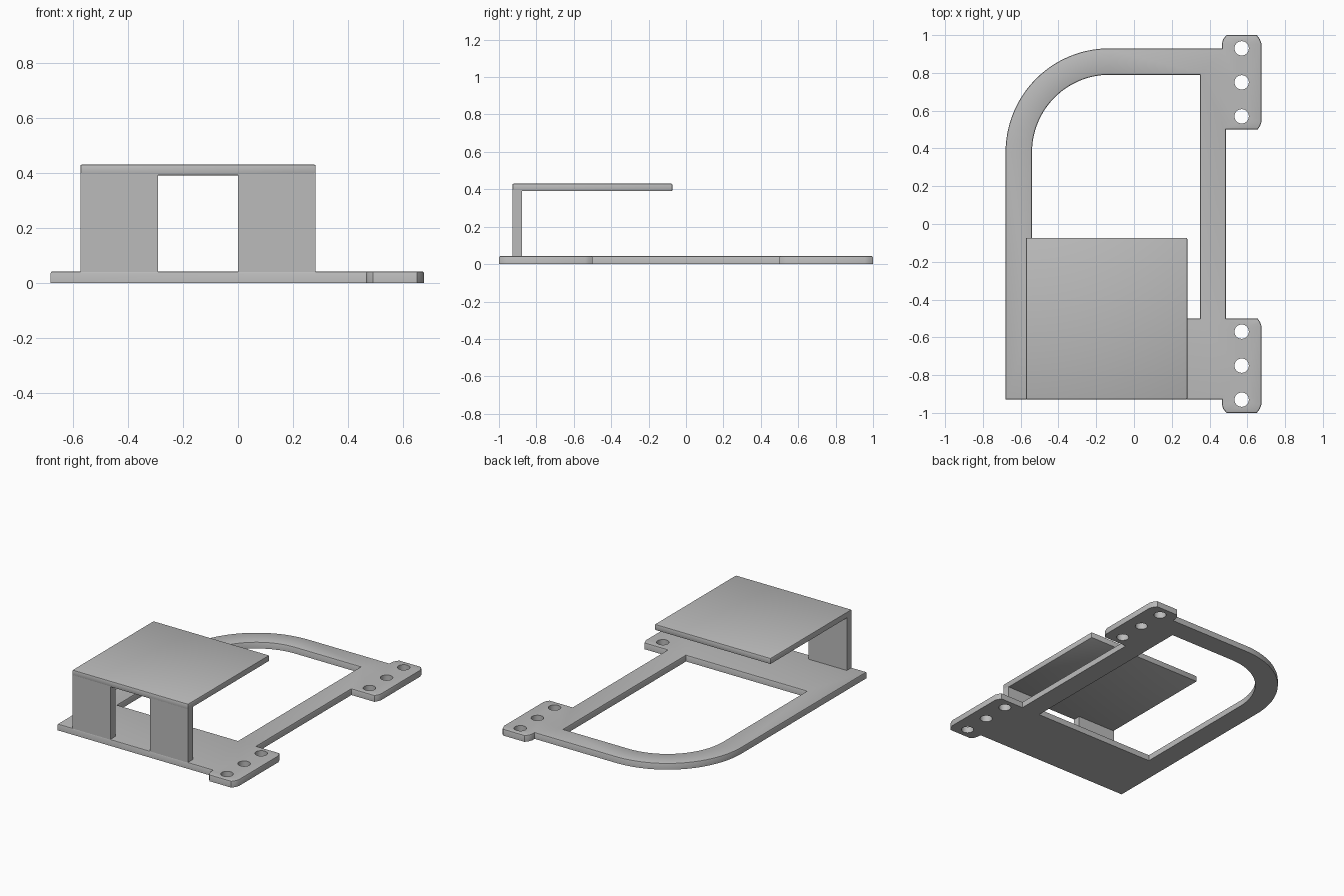
import bpy, bmesh
from math import sin, cos, pi

cube = bpy.data.objects.get("Cube")
if cube:
    bpy.data.objects.remove(cube)

grey = bpy.data.materials.new("plain grey")
grey.use_nodes = True
colour = (0.5, 0.5, 0.5, 1)
grey.diffuse_color = colour
grey.node_tree.nodes["Principled BSDF"].inputs["Base Color"].default_value = colour

BASE_TOP = 0.043
SHELF_TOP = 0.43


def arc(cx, cy, r, start, end, n):
    step = (end - start) / n
    return [(cx + r * cos(start + i * step), cy + r * sin(start + i * step)) for i in range(n + 1)]


def finish(name, bm):
    bmesh.ops.recalc_face_normals(bm, faces=bm.faces)
    mesh = bpy.data.meshes.new(name)
    bm.to_mesh(mesh)
    bm.free()
    mesh.materials.append(grey)
    ob = bpy.data.objects.new(name, mesh)
    bpy.context.collection.objects.link(ob)
    bpy.ops.object.select_all(action="DESELECT")
    ob.select_set(True)
    bpy.context.view_layer.objects.active = ob
    bpy.ops.object.shade_smooth_by_angle(angle=pi / 6)
    return ob


def slab(name, loops, height, rounded):
    """Flat plate with cut-outs; the first `rounded` loops get a soft top rim."""
    bm = bmesh.new()
    edges, soft = [], set()
    for i, loop in enumerate(loops):
        vs = [bm.verts.new((x, y, 0)) for x, y in loop]
        edges += [bm.edges.new((a, b)) for a, b in zip(vs, vs[1:] + vs[:1])]
        if i < rounded:
            soft |= {(round(x, 4), round(y, 4)) for x, y in loop}
    bmesh.ops.triangle_fill(bm, edges=edges, use_beauty=True, use_dissolve=False)
    out = bmesh.ops.extrude_face_region(bm, geom=bm.faces[:])
    for v in out["geom"]:
        if isinstance(v, bmesh.types.BMVert):
            v.co.z = height
    bmesh.ops.recalc_face_normals(bm, faces=bm.faces)
    rim = [e for e in bm.edges
           if all(v.co.z > height / 2 and (round(v.co.x, 4), round(v.co.y, 4)) in soft for v in e.verts)
           and any(abs(f.normal.z) < 0.5 for f in e.link_faces)]
    bmesh.ops.bevel(bm, geom=rim, offset=0.008, segments=2, profile=0.5,
                    affect="EDGES", clamp_overlap=False)
    return finish(name, bm)


def box(name, x0, x1, y0, y1, z0, z1, bevel=0):
    bm = bmesh.new()
    bmesh.ops.create_cube(bm, size=1)
    for v in bm.verts:
        v.co = (x1 if v.co.x > 0 else x0, y1 if v.co.y > 0 else y0, z1 if v.co.z > 0 else z0)
    if bevel:
        bmesh.ops.bevel(bm, geom=bm.edges[:], offset=bevel, segments=2, profile=0.5, affect="EDGES")
    return finish(name, bm)


# Base frame: mounting tabs mirrored front to back, one large rounded corner
tab = [(0.465, -0.93), (0.465, -0.955), (0.473, -0.98), (0.49, -1), (0.65, -1),
       (0.665, -0.98), (0.675, -0.955), (0.675, -0.54), (0.668, -0.52),
       (0.655, -0.5), (0.486, -0.5)]
outline = [(-0.68, -0.93)] + tab + [(x, -y) for x, y in reversed(tab)]
outline += arc(-0.13, 0.38, 0.55, pi / 2, pi, 28)
opening = [(-0.54, -0.5), (0.35, -0.5), (0.35, 0.79)] + arc(-0.13, 0.38, 0.41, pi / 2, pi, 28)
holes = [arc(0.57, side * 0.75 + k * 0.18, 0.038, 0, 2 * pi, 28)[:-1]
         for side in (-1, 1) for k in (-1, 0, 1)]
slab("base_frame", [outline, opening] + holes, BASE_TOP, 2)

# Raised shelf on two upright legs
box("shelf", -0.572, 0.282, -0.928, -0.073, 0.39, SHELF_TOP, 0.006)
box("left_leg", 0, 0.282, -0.928, -0.876, 0.02, 0.4)
box("right_leg", -0.572, -0.29, -0.928, -0.876, 0.02, 0.4)
